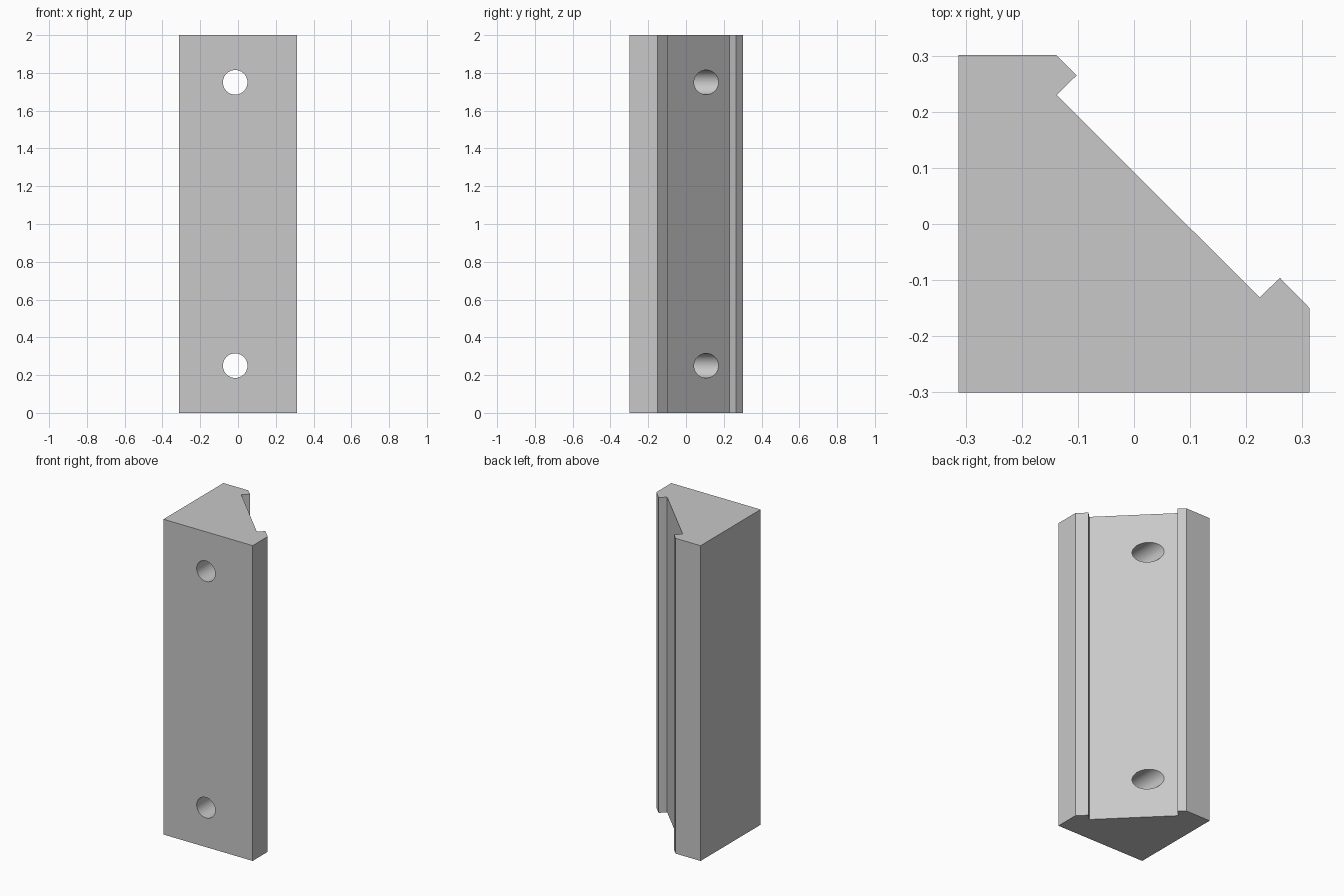
import bpy
import bmesh
import math

cube = bpy.data.objects.get("Cube")
if cube:
    bpy.data.objects.remove(cube, do_unlink=True)

HEIGHT = 2.0
HOLE_X, HOLE_RADIUS = -0.015, 0.065
HOLE_HEIGHTS = (0.25, 1.75)

grey = bpy.data.materials.new("light_grey")
colour = (0.58, 0.58, 0.58, 1)
grey.diffuse_color = colour
grey.use_nodes = True
grey.node_tree.nodes["Principled BSDF"].inputs["Base Color"].default_value = colour

# Corner block: triangular profile with a lipped channel along the slope
profile = [(-0.313, -0.3), (0.313, -0.3), (0.313, -0.15), (0.26, -0.096),
           (0.224, -0.131), (-0.138, 0.23), (-0.102, 0.265),
           (-0.138, 0.301), (-0.313, 0.301)]
bm = bmesh.new()
base = bm.faces.new([bm.verts.new((x, y, 0)) for x, y in profile])
extruded = bmesh.ops.extrude_face_region(bm, geom=[base])["geom"]
top = [v for v in extruded if isinstance(v, bmesh.types.BMVert)]
bmesh.ops.translate(bm, verts=top, vec=(0, 0, HEIGHT))
bmesh.ops.recalc_face_normals(bm, faces=bm.faces)
mesh = bpy.data.meshes.new("corner_block")
bm.to_mesh(mesh)
bm.free()
mesh.materials.append(grey)
block = bpy.data.objects.new("corner_block", mesh)
bpy.context.collection.objects.link(block)

# Screw holes running from front to back
cutters = []
for z in HOLE_HEIGHTS:
    bpy.ops.mesh.primitive_cylinder_add(
        vertices=64, radius=HOLE_RADIUS, depth=1,
        location=(HOLE_X, 0, z), rotation=(math.pi / 2, 0, 0))
    cutter = bpy.context.object
    cutter.name = "hole_cutter"
    cutter.hide_render = True
    cutter.data.materials.append(grey)
    cutters.append(cutter)
    cut = block.modifiers.new("screw_hole", "BOOLEAN")
    cut.operation = "DIFFERENCE"
    cut.solver = "EXACT"
    cut.object = cutter

# Apply the cuts and smooth only the hole walls
bpy.ops.object.select_all(action="DESELECT")
block.select_set(True)
bpy.context.view_layer.objects.active = block
for name in [m.name for m in block.modifiers]:
    bpy.ops.object.modifier_apply(modifier=name)
for cutter in cutters:
    bpy.data.objects.remove(cutter, do_unlink=True)
bpy.ops.object.shade_smooth_by_angle(angle=math.radians(30))
